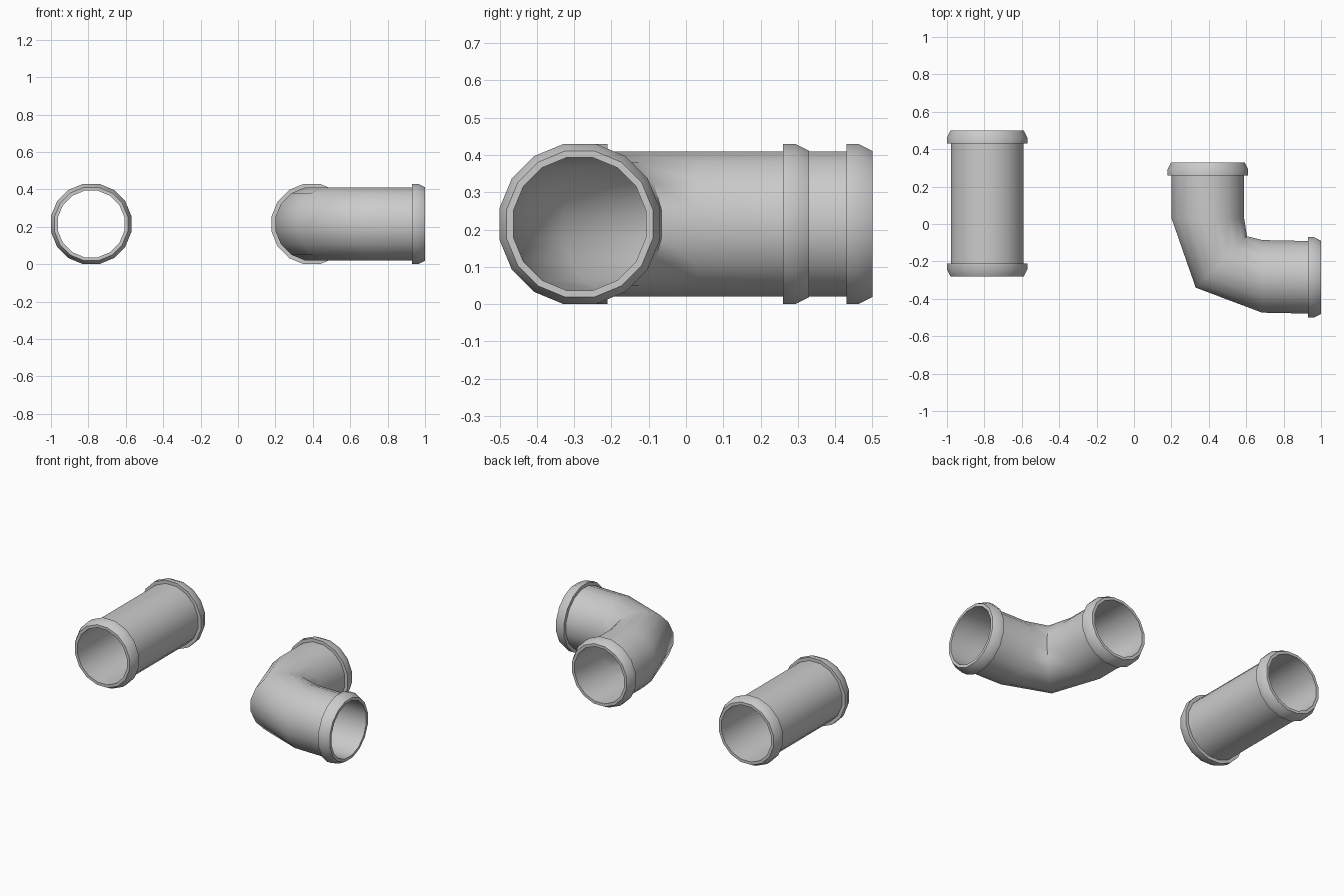
import bpy, bmesh, math

if "Cube" in bpy.data.objects:
    bpy.data.objects.remove(bpy.data.objects["Cube"])

SIDES = 16
R_IN, R_OUT, R_RIM, R_TIP = 0.178, 0.194, 0.215, 0.196
Z = 0.215
FLANGE, CHAMFER = 0.07, 0.038


def tube(name, stations):
    """Hollow pipe from (x, y, ring angle in degrees, apothem) stations, closed into a loop."""
    bm = bmesh.new()
    rings = []
    for x, y, deg, r in stations:
        a, r = math.radians(deg), r / math.cos(math.pi / SIDES)
        ring = []
        for i in range(SIDES):
            t = 2 * math.pi * (i + 0.5) / SIDES
            d = r * math.cos(t)
            ring.append(bm.verts.new((x + d * math.cos(a), y + d * math.sin(a),
                                      Z + r * math.sin(t))))
        rings.append(ring)
    for k, a in enumerate(rings):
        b = rings[(k + 1) % len(rings)]
        for i in range(SIDES):
            j = (i + 1) % SIDES
            bm.faces.new((a[i], a[j], b[j], b[i]))
    bmesh.ops.recalc_face_normals(bm, faces=bm.faces[:])
    me = bpy.data.meshes.new(name)
    bm.to_mesh(me)
    bm.free()
    ob = bpy.data.objects.new(name, me)
    bpy.context.collection.objects.link(ob)
    bpy.ops.object.select_all(action='DESELECT')
    ob.select_set(True)
    bpy.context.view_layer.objects.active = ob
    bpy.ops.object.shade_smooth_by_angle(angle=math.radians(57))
    return ob


def collar(x, y, dx, dy, deg):
    """Flanged end at (x, y); (dx, dy) points back into the pipe."""
    return [(x + dx * s, y + dy * s, deg, r) for s, r in
            ((0, R_TIP), (CHAMFER, R_RIM), (FLANGE, R_RIM), (FLANGE, R_OUT))]


def pipe(name, start, bends, end):
    """Outer wall from start collar to end collar, then back along the bore."""
    outer = collar(*start) + [(*b, R_OUT) for b in bends] + collar(*end)[::-1]
    path = [(start[0], start[1], start[4]), *bends, (end[0], end[1], end[4])]
    return tube(name, outer + [(*p, R_IN) for p in reversed(path)])


# Straight pipe along y
pipe("straight_pipe", (-0.785, 0.50, 0, -1, 0), [], (-0.785, -0.28, 0, 1, 0))

# Elbow pipe with a three-ring bend
pipe("elbow_pipe", (0.395, 0.33, 0, -1, 0),
     [(0.395, 0.03, 0), (0.467, -0.203, 45), (0.685, -0.28, 90)],
     (1.0, -0.285, -1, 0, 90))
